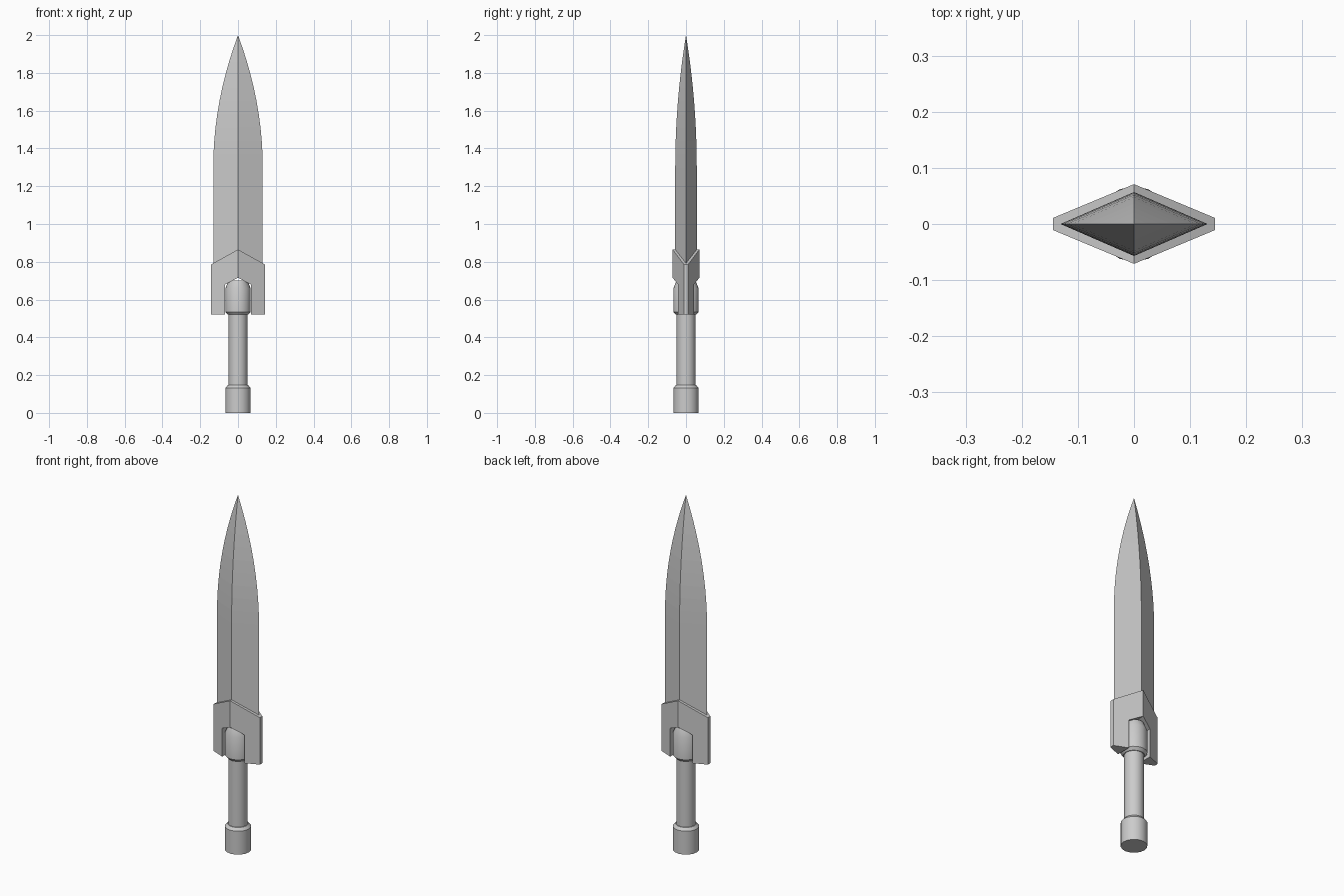
import bpy, bmesh, math

if "Cube" in bpy.data.objects:
    bpy.data.objects.remove(bpy.data.objects["Cube"])


def add_object(name, bm):
    bmesh.ops.recalc_face_normals(bm, faces=bm.faces)
    mesh = bpy.data.meshes.new(name)
    bm.to_mesh(mesh)
    bm.free()
    obj = bpy.data.objects.new(name, mesh)
    bpy.context.collection.objects.link(obj)
    return obj


def turned(name, profile, sides=16):
    """Closed round part from (radius, z) points."""
    bm = bmesh.new()
    rings = [[bm.verts.new((r * math.cos(2 * math.pi * i / sides),
                            r * math.sin(2 * math.pi * i / sides), z))
              for i in range(sides)] for r, z in profile]
    for a, b in zip(rings, rings[1:]):
        for i in range(sides):
            j = (i + 1) % sides
            bm.faces.new((a[i], a[j], b[j], b[i]))
    bm.faces.new(rings[0])
    bm.faces.new(rings[-1])
    obj = add_object(name, bm)
    bpy.ops.object.select_all(action='DESELECT')
    bpy.context.view_layer.objects.active = obj
    obj.select_set(True)
    bpy.ops.object.shade_smooth_by_angle(angle=math.radians(30))
    return obj


# Blade: diamond section, straight then curving to a point
bm = bmesh.new()
HALF_W, HALF_T, CURVE_Z, TIP_Z = 0.131, 0.057, 1.3, 2.0
STEPS = 10
levels = [(0.72, 1.0)]
for i in range(STEPS):
    t = i / STEPS
    levels.append((CURVE_Z + (TIP_Z - CURVE_Z) * t, 1 - t * t))
rings = [[bm.verts.new((x * s, y * s, z)) for x, y in
          ((HALF_W, 0), (0, HALF_T), (-HALF_W, 0), (0, -HALF_T))]
         for z, s in levels]
tip = bm.verts.new((0, 0, TIP_Z))
for a, b in zip(rings, rings[1:]):
    for i in range(4):
        j = (i + 1) % 4
        bm.faces.new((a[i], a[j], b[j], b[i]))
for i in range(4):
    bm.faces.new((rings[-1][i], rings[-1][(i + 1) % 4], tip))
bm.faces.new(rings[0])
add_object("blade", bm)

# Guard: half outline in x and z, thinning towards its outer edge, mirrored
outline = [(0, 0.715), (0.069, 0.68), (0.069, 0.52),
           (0.144, 0.52), (0.144, 0.785), (0, 0.865)]
bm = bmesh.new()
front, back = [[bm.verts.new((x, side * (0.071 - 0.06 * x / 0.144), z))
                for x, z in outline] for side in (-1, 1)]
bm.faces.new(front)
bm.faces.new(back[::-1])
for i in range(len(outline) - 1):
    bm.faces.new((front[i + 1], front[i], back[i], back[i + 1]))
guard = add_object("guard", bm)
mirror = guard.modifiers.new("mirror", 'MIRROR')
mirror.use_axis[0] = True

# Collar in the guard notch, grip and pommel
turned("collar", [(0.054, 0.52), (0.067, 0.535), (0.067, 0.66), (0.05, 0.70)])
turned("grip", [(0.05, 0.10), (0.05, 0.60)])
turned("pommel", [(0.067, 0.0), (0.067, 0.132), (0.054, 0.147)])
